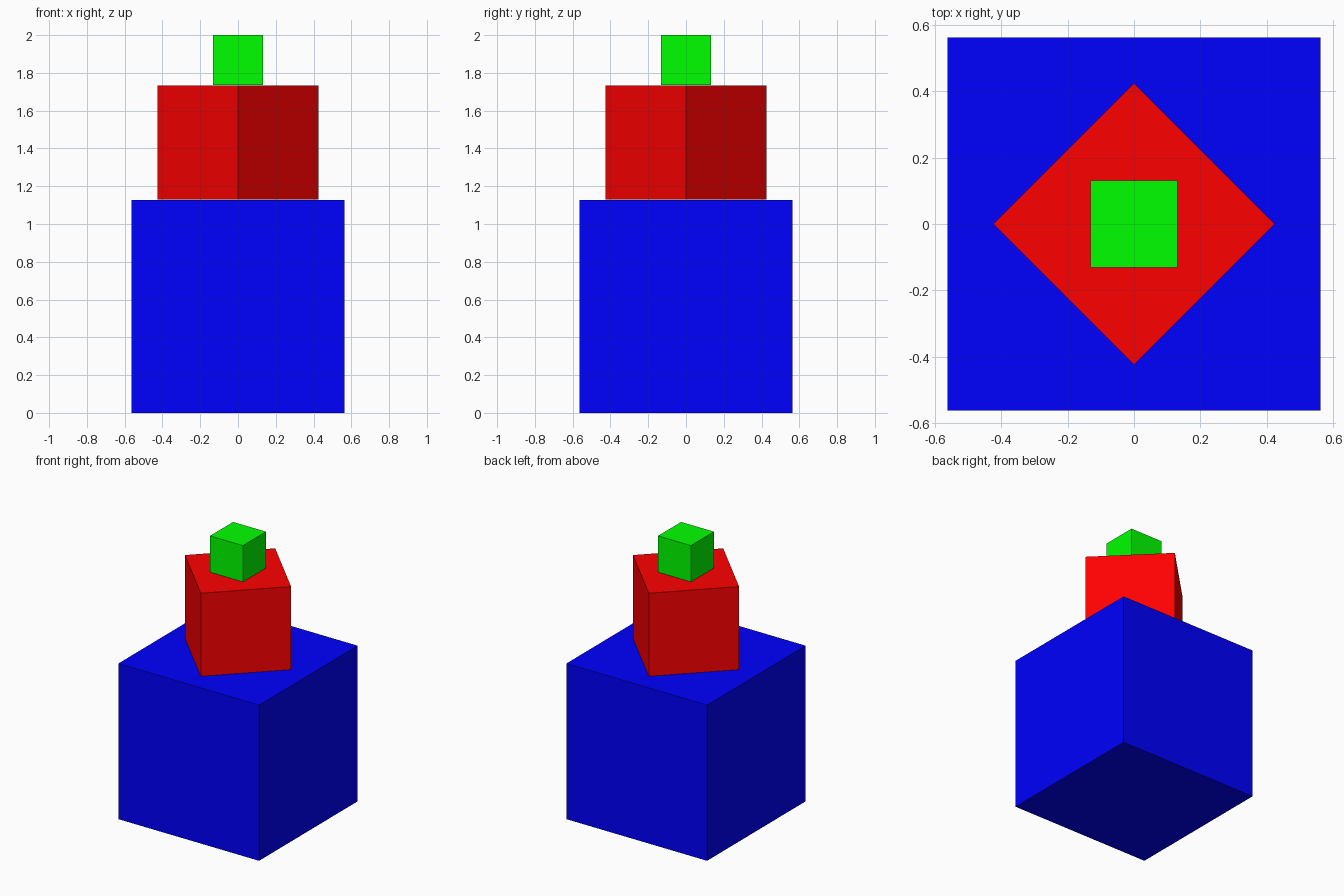
import bpy
from math import radians

if "Cube" in bpy.data.objects:
    bpy.data.objects.remove(bpy.data.objects["Cube"])


def block(name, size, bottom, turn, color):
    """Cube of the given edge length, standing at height bottom, turned about z."""
    bpy.ops.mesh.primitive_cube_add(size=size, location=(0, 0, bottom + size / 2),
                                    rotation=(0, 0, radians(turn)))
    ob = bpy.context.object
    ob.name = name
    mat = bpy.data.materials.new(name + "_paint")
    mat.diffuse_color = (*color, 1)
    mat.use_nodes = True
    mat.node_tree.nodes["Principled BSDF"].inputs["Base Color"].default_value = mat.diffuse_color
    ob.data.materials.append(mat)
    return ob


# Stack of three blocks with hairline gaps, the middle one turned 45 degrees
block("bottom_block", 1.126, 0.0, 0, (0, 0, 1))
block("middle_block", 0.601, 1.131, 45, (1, 0, 0))
block("top_block", 0.263, 1.737, 0, (0, 1, 0))
